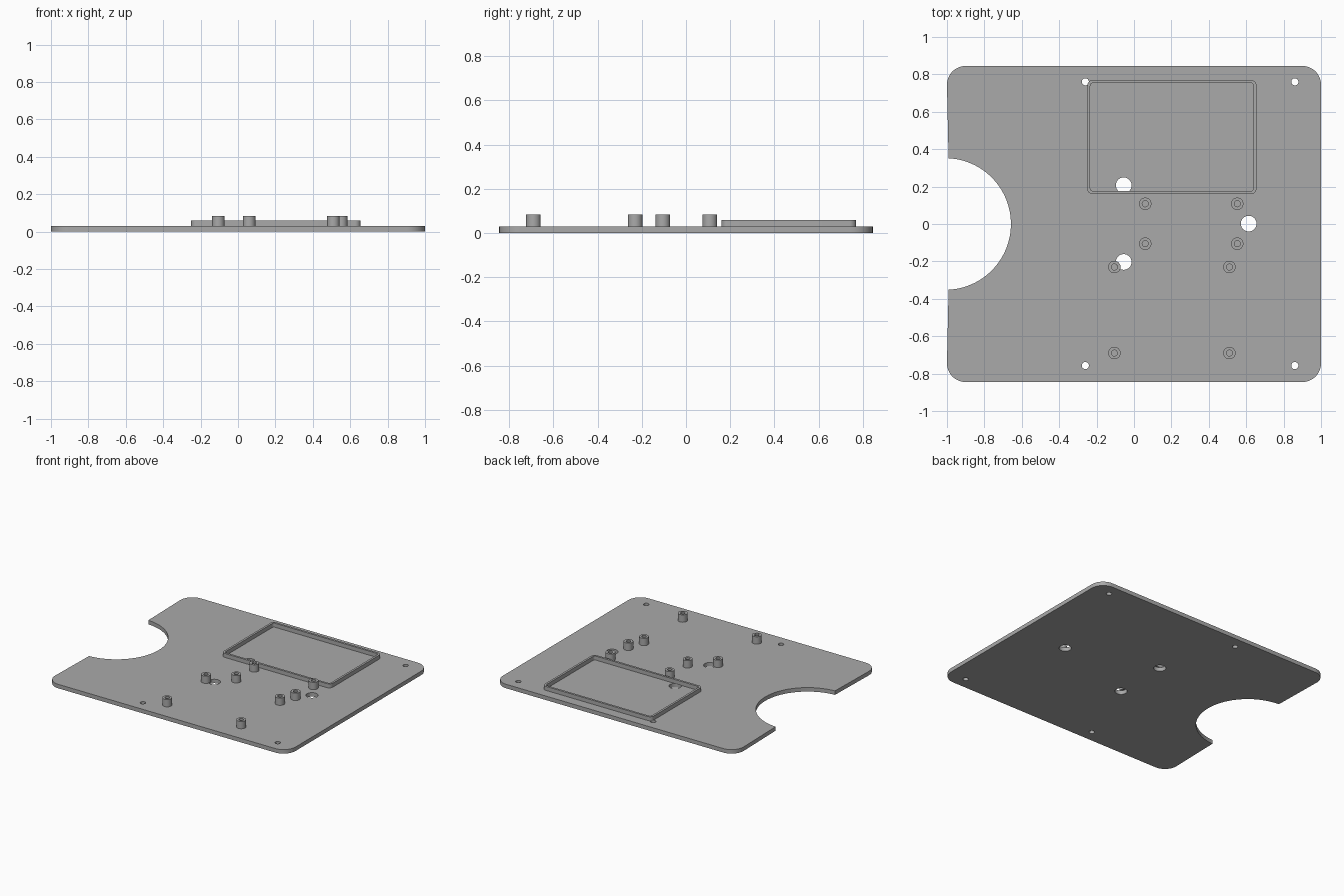
import bpy, bmesh
from math import sin, cos, pi, asin

cube = bpy.data.objects.get("Cube")
if cube:
    bpy.data.objects.remove(cube, do_unlink=True)

grey = bpy.data.materials.new("matte grey")
grey.use_nodes = True
grey.diffuse_color = (0.4, 0.4, 0.4, 1)
grey.node_tree.nodes["Principled BSDF"].inputs["Base Color"].default_value = (0.4, 0.4, 0.4, 1)

PLATE_TOP = 0.03


def arc(x, y, r, start, end, steps):
    angles = [start + (end - start) * i / steps for i in range(steps + 1)]
    return [(x + r * cos(a), y + r * sin(a)) for a in angles]


def circle(x, y, r, steps=40):
    return arc(x, y, r, 0, 2 * pi, steps)[:-1]


def rounded_rect(x0, x1, y0, y1, r):
    corners = [(x1 - r, y1 - r), (x0 + r, y1 - r), (x0 + r, y0 + r), (x1 - r, y0 + r)]
    points = []
    for i, (x, y) in enumerate(corners):
        points += arc(x, y, r, i * pi / 2, (i + 1) * pi / 2, 10)
    return points


def extrude_outline(name, loops, z0, z1):
    """Fill the first loop, leave the others as holes, and raise it from z0 to z1."""
    curve = bpy.data.curves.new(name + "_outline", "CURVE")
    curve.dimensions = "2D"
    curve.fill_mode = "BOTH"
    curve.extrude = (z1 - z0) / 2
    for loop in loops:
        spline = curve.splines.new("POLY")
        spline.points.add(len(loop) - 1)
        for point, (x, y) in zip(spline.points, loop):
            point.co = (x, y, 0, 1)
        spline.use_cyclic_u = True
    helper = bpy.data.objects.new(name + "_outline", curve)
    bpy.context.collection.objects.link(helper)
    bpy.context.view_layer.update()
    mesh = bpy.data.meshes.new_from_object(helper.evaluated_get(bpy.context.evaluated_depsgraph_get()))
    bpy.data.objects.remove(helper, do_unlink=True)

    # Weld caps to walls
    bm = bmesh.new()
    bm.from_mesh(mesh)
    bmesh.ops.remove_doubles(bm, verts=bm.verts, dist=0.0001)
    bmesh.ops.translate(bm, verts=bm.verts, vec=(0, 0, (z0 + z1) / 2))
    bmesh.ops.recalc_face_normals(bm, faces=bm.faces)
    bm.to_mesh(mesh)
    bm.free()
    mesh.name = name
    mesh.materials.clear()
    mesh.materials.append(grey)
    obj = bpy.data.objects.new(name, mesh)
    bpy.context.collection.objects.link(obj)
    bpy.ops.object.select_all(action="DESELECT")
    obj.select_set(True)
    bpy.context.view_layer.objects.active = obj
    bpy.ops.object.shade_smooth_by_angle()
    return obj


# Base plate with a round bay in its right edge, screw holes and cable holes
bay_x, bay_r = -1.01, 0.352
reach = asin(0.3515 / bay_r)
bay = [(max(x, -1), y) for x, y in arc(bay_x, 0, bay_r, reach, -reach, 64)]
rect = rounded_rect(-1, 1, -0.845, 0.845, 0.1)
half = len(rect) // 2
plate = rect[:half] + bay + rect[half:]
screw_holes = [circle(x, y, 0.019) for x in (-0.26, 0.86) for y in (-0.757, 0.76)]
cable_holes = [circle(x, y, 0.042) for x, y in ((-0.055, 0.207), (-0.055, -0.203), (0.613, 0.002))]
extrude_outline("base_plate", [plate] + screw_holes + cable_holes, 0, PLATE_TOP)

# Raised rim around the display area
extrude_outline("display_rim", [rounded_rect(-0.25, 0.655, 0.16, 0.77, 0.03),
                                rounded_rect(-0.234, 0.639, 0.176, 0.754, 0.016)], PLATE_TOP, 0.06)

# Hollow standoffs for two circuit boards
boards = {"upper": ((0.06, 0.552), (-0.105, 0.108)), "lower": ((-0.105, 0.51), (-0.69, -0.23))}
for board, (xs, ys) in boards.items():
    for side, x in zip(("right", "left"), xs):
        for end, y in zip(("front", "back"), ys):
            extrude_outline(f"{board}_standoff_{end}_{side}",
                            [circle(x, y, 0.033), circle(x, y, 0.016)], PLATE_TOP, 0.085)
